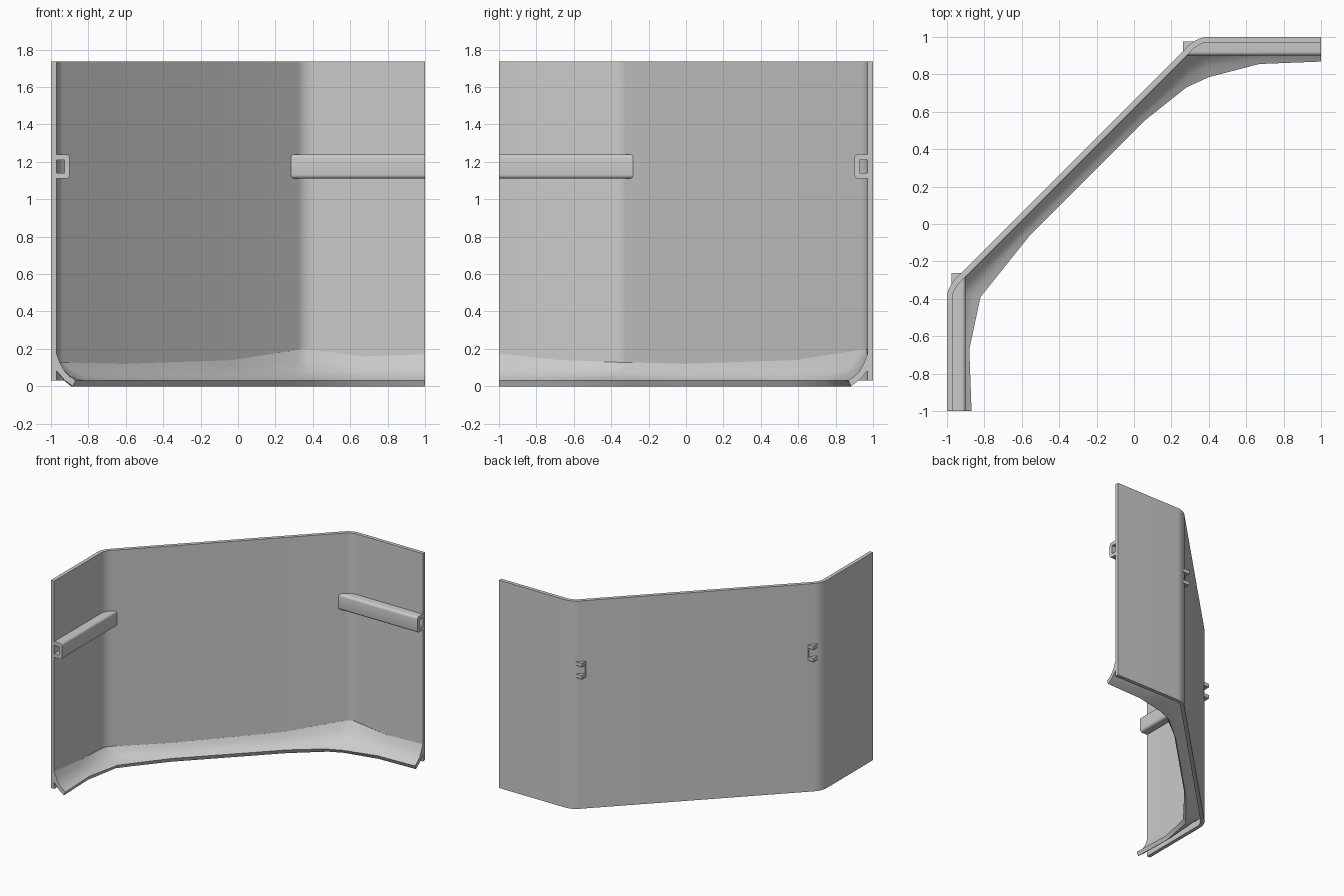
import bpy, bmesh, math
from mathutils import Vector

if "Cube" in bpy.data.objects:
    bpy.data.objects.remove(bpy.data.objects["Cube"])


def loft(name, rings, angle=30):
    """Skin closed rings of points, cap both ends."""
    bm = bmesh.new()
    vs = [[bm.verts.new(p) for p in r] for r in rings]
    n = len(rings[0])
    for a, b in zip(vs, vs[1:]):
        for i in range(n):
            j = (i + 1) % n
            bm.faces.new((a[i], a[j], b[j], b[i]))
    bm.faces.new(vs[0][::-1])
    bm.faces.new(vs[-1])
    bmesh.ops.recalc_face_normals(bm, faces=bm.faces)
    me = bpy.data.meshes.new(name)
    bm.to_mesh(me)
    bm.free()
    ob = bpy.data.objects.new(name, me)
    bpy.context.collection.objects.link(ob)
    bpy.ops.object.select_all(action='DESELECT')
    ob.select_set(True)
    bpy.context.view_layer.objects.active = ob
    bpy.ops.object.shade_smooth_by_angle(angle=math.radians(angle))
    return ob


def mirror(p):
    """Reflect across the diagonal symmetry plane y = -x."""
    return (-p[1], -p[0], p[2])


# Folded wall: two 45 degree rounded bends, swept in plan
def plan(radius):
    off = radius - 0.145
    pts = [(-1 - off - 0.0, -1)]
    for (cx, cy), start in (((-0.855, -0.40), 180), ((0.40, 0.855), 135)):
        for i in range(7):
            a = math.radians(start - 45 * i / 6)
            pts.append((cx + radius * math.cos(a), cy + radius * math.sin(a)))
    pts.append((1, 1 + off))
    return pts


outer = plan(0.145)
inner = plan(0.115)
outer[0], inner[0] = (-1, -1), (-0.97, -1)
loft("wall", [[(*o, 0.03), (*o, 1.737), (*i, 1.737), (*i, 0.03)]
              for o, i in zip(outer, inner)])

# Channel rails: U section open to the wall, rounded outer corners
z0, z1, back, front, web, r = 1.11, 1.24, 0.976, 0.90, 0.928, 0.02
section = [(back, z0)]
for cz, start in ((z0 + r, -90), (z1 - r, 0)):
    for i in range(5):
        a = math.radians(start + 90 * i / 4)
        section.append((front + r - r * math.cos(a), cz + r * math.sin(a)))
section += [(back, z1), (back, z1 - 0.03), (web, z1 - 0.03),
            (web, z0 + 0.03), (back, z0 + 0.03)]
right = [[(x, y, z) for y, z in section] for x in (0.263, 1.0)]
loft("right_rail", right)
loft("left_rail", [[mirror(p) for p in ring] for ring in right])

# Flared skirt: wall point, top height, inner lip point
stations = [
    ((-0.97, -1), 0.175, (-0.868, -1)),
    ((-0.97, -0.67), 0.14, (-0.88, -0.67)),
    ((-0.965, -0.36), 0.128, (-0.82, -0.39)),
    ((-0.936, -0.319), 0.128, (-0.73, -0.277)),
    ((-0.62, -0.003), 0.12, (-0.56, -0.065)),
    ((-0.03, 0.587), 0.14, (0.06, 0.555)),
    ((0.319, 0.936), 0.195, (0.28, 0.73)),
    ((0.36, 0.965), 0.20, (0.40, 0.785)),
    ((0.67, 0.97), 0.16, (0.67, 0.855)),
    ((1, 0.97), 0.172, (1, 0.868)),
]
rings = []
for w, top, e in stations:
    w, e = Vector(w), Vector(e)
    prof = [(-0.05, top), (0.0, top)]
    prof += [(t, 0.032 + k * (top - 0.032))
             for t, k in ((0.2, 0.62), (0.45, 0.31), (0.72, 0.13), (1.0, 0.0))]
    prof += [(0.86, 0.0), (0.4, 0.035), (0.15, 0.065), (-0.05, 0.09)]
    rings.append([(*w.lerp(e, t), z) for t, z in prof])
loft("flared_skirt", rings, 35)
